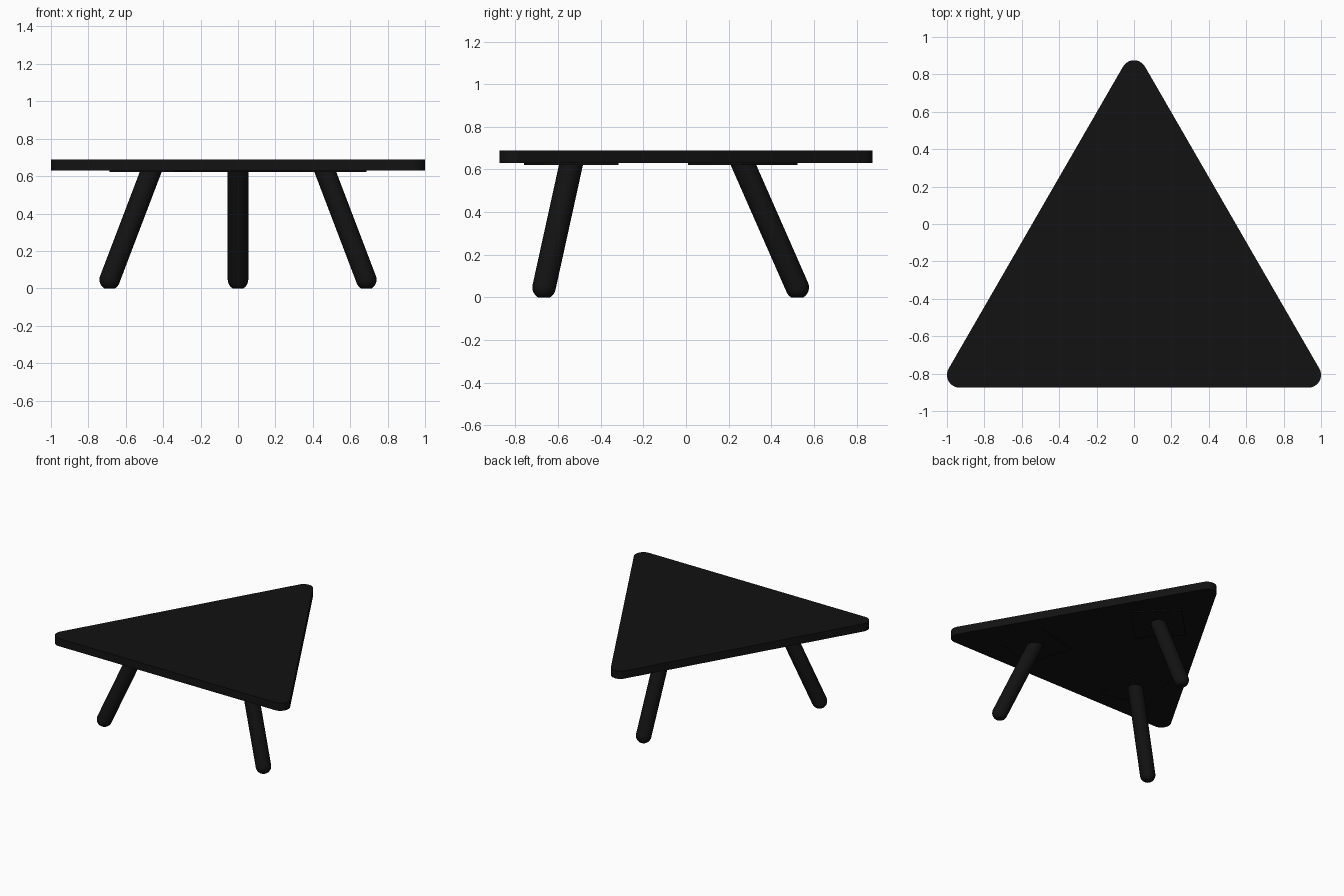
import bpy, bmesh
from math import sin, cos, pi, radians, sqrt
from mathutils import Vector, Matrix

if "Cube" in bpy.data.objects:
    bpy.data.objects.remove(bpy.data.objects["Cube"])

black = bpy.data.materials.new("black_finish")
black.diffuse_color = (0.006, 0.006, 0.006, 1)
black.use_nodes = True
black.node_tree.nodes["Principled BSDF"].inputs["Base Color"].default_value = black.diffuse_color


def finish(bm, name):
    bmesh.ops.recalc_face_normals(bm, faces=bm.faces)
    mesh = bpy.data.meshes.new(name)
    bm.to_mesh(mesh)
    bm.free()
    mesh.materials.append(black)
    ob = bpy.data.objects.new(name, mesh)
    bpy.context.collection.objects.link(ob)
    bpy.ops.object.select_all(action='DESELECT')
    ob.select_set(True)
    bpy.context.view_layer.objects.active = ob
    bpy.ops.object.shade_smooth_by_angle(angle=radians(35))
    return ob


def prism(points, z0, z1, name):
    bm = bmesh.new()
    face = bm.faces.new([bm.verts.new((x, y, z0)) for x, y in points])
    ext = bmesh.ops.extrude_face_region(bm, geom=[face])
    top = [v for v in ext["geom"] if isinstance(v, bmesh.types.BMVert)]
    bmesh.ops.translate(bm, verts=top, vec=(0, 0, z1 - z0))
    return finish(bm, name)


# Tabletop: equilateral triangle with rounded corners
R = 0.068
C = 1 - R
base = -0.875 + R
corners = [((C, base), -90), ((0, base + C * sqrt(3)), 30), ((-C, base), 150)]
outline = []
for (cx, cy), start in corners:
    for i in range(17):
        a = radians(start + 120 * i / 16)
        outline.append((cx + R * cos(a), cy + R * sin(a)))
prism(outline, 0.63, 0.69, "tabletop")

# Three splayed legs around the triangle's centre
YC = -0.27
LEG_R = 0.055
for name, deg in (("back", 90), ("front_left", 210), ("front_right", 330)):
    u = Vector((cos(radians(deg)), sin(radians(deg)), 0))
    centre = Vector((0, YC, 0))
    foot = centre + u * 0.792 + Vector((0, 0, 0.047))
    head = centre + u * 0.54 + Vector((0, 0, 0.62))

    # Square mounting plate with one corner pointing outward
    m = centre + u * 0.537
    plate = [(m.x + 0.257 * cos(radians(deg + k * 90)),
              m.y + 0.257 * sin(radians(deg + k * 90))) for k in range(4)]
    prism(plate, 0.621, 0.632, name + "_mounting_plate")

    # Round leg with a domed foot, trimmed flat at the floor
    axis = head - foot
    bm = bmesh.new()
    profile = [(LEG_R, axis.length + 0.08)]
    profile += [(LEG_R * cos(i * pi / 20), -LEG_R * sin(i * pi / 20)) for i in range(11)]
    verts = [bm.verts.new((x, 0, z)) for x, z in profile]
    edges = [bm.edges.new(p) for p in zip(verts, verts[1:])]
    bmesh.ops.spin(bm, geom=verts + edges, cent=(0, 0, 0), axis=(0, 0, 1),
                   angle=2 * pi, steps=32, use_duplicate=False)
    bmesh.ops.remove_doubles(bm, verts=bm.verts, dist=1e-5)
    rot = axis.to_track_quat('Z', 'Y').to_matrix().to_4x4()
    bmesh.ops.transform(bm, matrix=Matrix.Translation(foot) @ rot, verts=bm.verts)
    for z, direction in ((0, -1), (0.64, 1)):
        cut = bmesh.ops.bisect_plane(
            bm, geom=bm.verts[:] + bm.edges[:] + bm.faces[:],
            plane_co=(0, 0, z), plane_no=(0, 0, direction), clear_outer=True)
        rim = [e for e in cut["geom_cut"] if isinstance(e, bmesh.types.BMEdge)]
        bmesh.ops.contextual_create(bm, geom=rim)
    finish(bm, name + "_leg")
